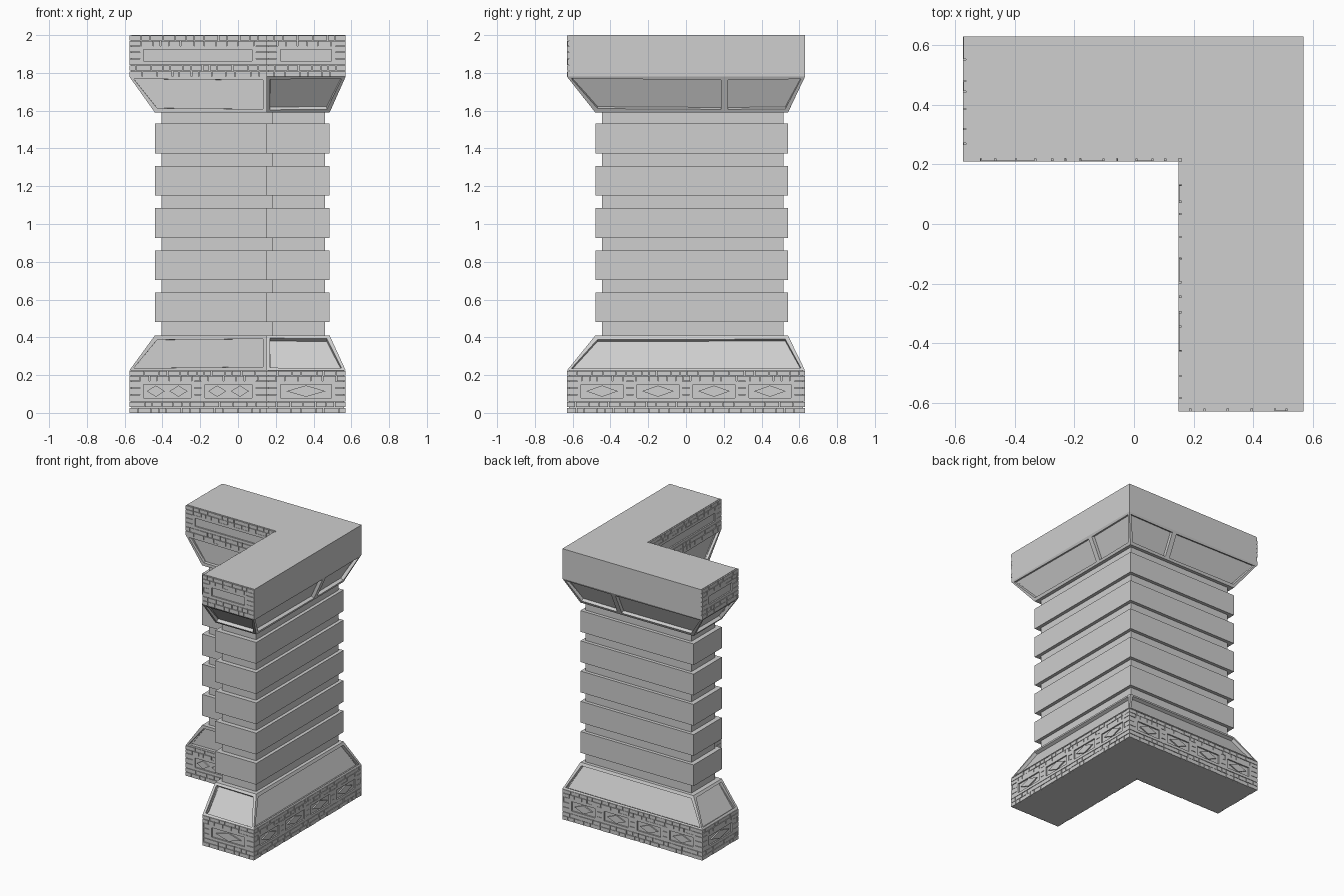
import bpy, bmesh, math, random
from mathutils import Matrix, Vector

random.seed(4)
cube = bpy.data.objects.get("Cube")
if cube:
    bpy.data.objects.remove(cube, do_unlink=True)

stone = bpy.data.materials.new("grey_stone")
stone.use_nodes = True
stone.diffuse_color = (0.62, 0.62, 0.62, 1)
stone.node_tree.nodes["Principled BSDF"].inputs["Base Color"].default_value = (0.62, 0.62, 0.62, 1)

# L outlines: left end, back arm inner, front arm inner, front end, outer side, back
WIDE = (-0.575, 0.21, 0.15, -0.63, 0.57, 0.63)
COURSE = (-0.44, 0.21, 0.15, -0.48, 0.485, 0.54)
JOINT = (-0.405, 0.24, 0.18, -0.445, 0.46, 0.515)
DEPTH = 0.01   # relief of the carved bands


def outline(ring):
    left, yi, xi, front, right, back = ring
    return [(left, yi), (xi, yi), (xi, front), (right, front), (right, back), (left, back)]


def finish(bm, name):
    bmesh.ops.recalc_face_normals(bm, faces=bm.faces)
    mesh = bpy.data.meshes.new(name)
    bm.to_mesh(mesh)
    bm.free()
    mesh.materials.append(stone)
    obj = bpy.data.objects.new(name, mesh)
    bpy.context.collection.objects.link(obj)
    return obj


def loft(sections):
    """Skin a stack of (ring, z) sections; returns the bmesh and its side faces."""
    bm = bmesh.new()
    loops = [[bm.verts.new((x, y, z)) for x, y in outline(r)] for r, z in sections]
    sides = []
    for low, high in zip(loops, loops[1:]):
        for i in range(6):
            j = (i + 1) % 6
            sides.append(bm.faces.new((low[i], low[j], high[j], high[i])))
    bm.faces.new(loops[0][::-1])
    bm.faces.new(loops[-1])
    bm.normal_update()
    return bm, sides


# Shaft of wide courses and narrow joints
sections = [(JOINT, 0.41)]
for k in range(5):
    low = 0.48 + k * 0.2235
    sections += [(JOINT, low), (COURSE, low), (COURSE, low + 0.157), (JOINT, low + 0.157)]
sections.append((JOINT, 1.59))
finish(loft(sections)[0], "shaft")


# Sloped plinth and cornice with sunken panels
def sloped_part(name, sections, splits):
    bm, sides = loft(sections)
    panels = list(sides)
    for index, point, normal in splits:
        face = sides[index]
        geom = [face] + list(face.edges) + list(face.verts)
        cut = bmesh.ops.bisect_plane(bm, geom=geom, plane_co=point, plane_no=normal)
        panels += [f for f in cut["geom"] if isinstance(f, bmesh.types.BMFace)]
    panels = [f for f in dict.fromkeys(panels) if f.is_valid]
    bm.normal_update()
    bmesh.ops.inset_individual(bm, faces=panels, thickness=0.026, depth=0)
    bmesh.ops.inset_individual(bm, faces=panels, thickness=0.0005, depth=-0.024)
    finish(bm, name)


sloped_part("base_slope", [(WIDE, 0.225), (COURSE, 0.41)], [])
sloped_part("cap_slope", [(COURSE, 1.59), (WIDE, 1.78)],
            [(3, (0, 0.203, 0), (0, 1, 0)), (4, (0.16, 0, 0), (1, 0, 0))])


# Carved bands
def side_frame(i):
    pts = [Vector((x, y, 0)) for x, y in outline(WIDE)]
    a, b = pts[i], pts[(i + 1) % 6]
    u = (b - a).normalized()
    n = Vector((u.y, -u.x, 0))
    m = Matrix((u, n, Vector((0, 0, 1)))).transposed().to_4x4()
    return Matrix.Translation(a) @ m, (b - a).length


def block(bm, frame, u0, u1, z0, z1, top=0.0, diamond=False):
    """Raised block on a band side, or a lozenge filling the same rectangle."""
    size = Matrix.Diagonal((u1 - u0, DEPTH + top, z1 - z0, 1))
    place = Matrix.Translation(((u0 + u1) / 2, (top - DEPTH) / 2, (z0 + z1) / 2))
    turn = Matrix.Identity(4)
    if diamond:
        s = math.sqrt(0.5)
        turn = Matrix.Diagonal((s, 1, s, 1)) @ Matrix.Rotation(math.pi / 4, 4, "Y")
    bmesh.ops.create_cube(bm, size=1, matrix=frame @ place @ size @ turn)


def brick_rows(bm, frame, u0, u1, z0, z1, rows):
    step = (z1 - z0) / rows
    for r in range(rows):
        u = u0
        while u < u1 - 0.001:
            end = u + random.uniform(0.035, 0.085)
            if end > u1 - 0.025:
                end = u1
            gap = 0.004 if end < u1 else 0
            block(bm, frame, u, end - gap, z0 + r * step, z0 + (r + 1) * step - 0.003,
                  random.choice((0, 0, -0.002)))
            u = end


def rim(bm, frame, u0, u1, z0, z1, w):
    block(bm, frame, u0, u1, z0, z0 + w)
    block(bm, frame, u0, u1, z1 - w, z1)
    block(bm, frame, u0, u0 + w, z0 + w, z1 - w)
    block(bm, frame, u1 - w, u1, z0 + w, z1 - w)


def carved_band(name, z0, z1, p0, p1, layout, core):
    """layout: side index -> (panel count, lozenges per panel)."""
    finish(loft([(core, z0), (core, z1)])[0], name + "_core")
    bricks, rims, lozenges = bmesh.new(), bmesh.new(), bmesh.new()
    for i, (count, gems) in layout.items():
        frame, length = side_frame(i)
        brick_rows(bricks, frame, 0, length, z0, p0, 2)
        brick_rows(bricks, frame, 0, length, p1, z1, 2)
        # panels spaced evenly between brick piers
        margin, gap = 0.055, 0.035
        width = (length - 2 * margin - gap * (count - 1)) / count
        edge = 0
        for k in range(count):
            start = margin + k * (width + gap)
            stop = start + width
            brick_rows(bricks, frame, edge, start, p0, p1, 3)
            edge = stop
            rim(rims, frame, start, stop, p0, p1, 0.02)
            cell = (width - 0.05) / max(gems, 1)
            for g in range(gems):
                left = start + 0.025 + g * cell
                block(lozenges, frame, left + cell * 0.1, left + cell * 0.9,
                      p0 + 0.025, p1 - 0.025, -0.001, True)
        brick_rows(bricks, frame, edge, length, p0, p1, 3)
    finish(bricks, name + "_bricks")
    finish(rims, name + "_panel_rims")
    if lozenges.verts:
        finish(lozenges, name + "_lozenges")
    else:
        lozenges.free()


l, yi, xi, f, r, b = WIDE
d = DEPTH
carved_band("base_band", 0, 0.225, 0.06, 0.17,
            {0: (2, 2), 1: (2, 2), 2: (1, 1), 3: (4, 1), 4: (4, 1), 5: (1, 1)},
            (l + d, yi + d, xi + d, f + d, r - d, b - d))
carved_band("cap_band", 1.78, 2.0, 1.843, 1.943,
            {0: (1, 0), 1: (1, 0), 2: (1, 0), 5: (1, 0)},
            (l + d, yi + d, xi + d, f + d, r, b))
